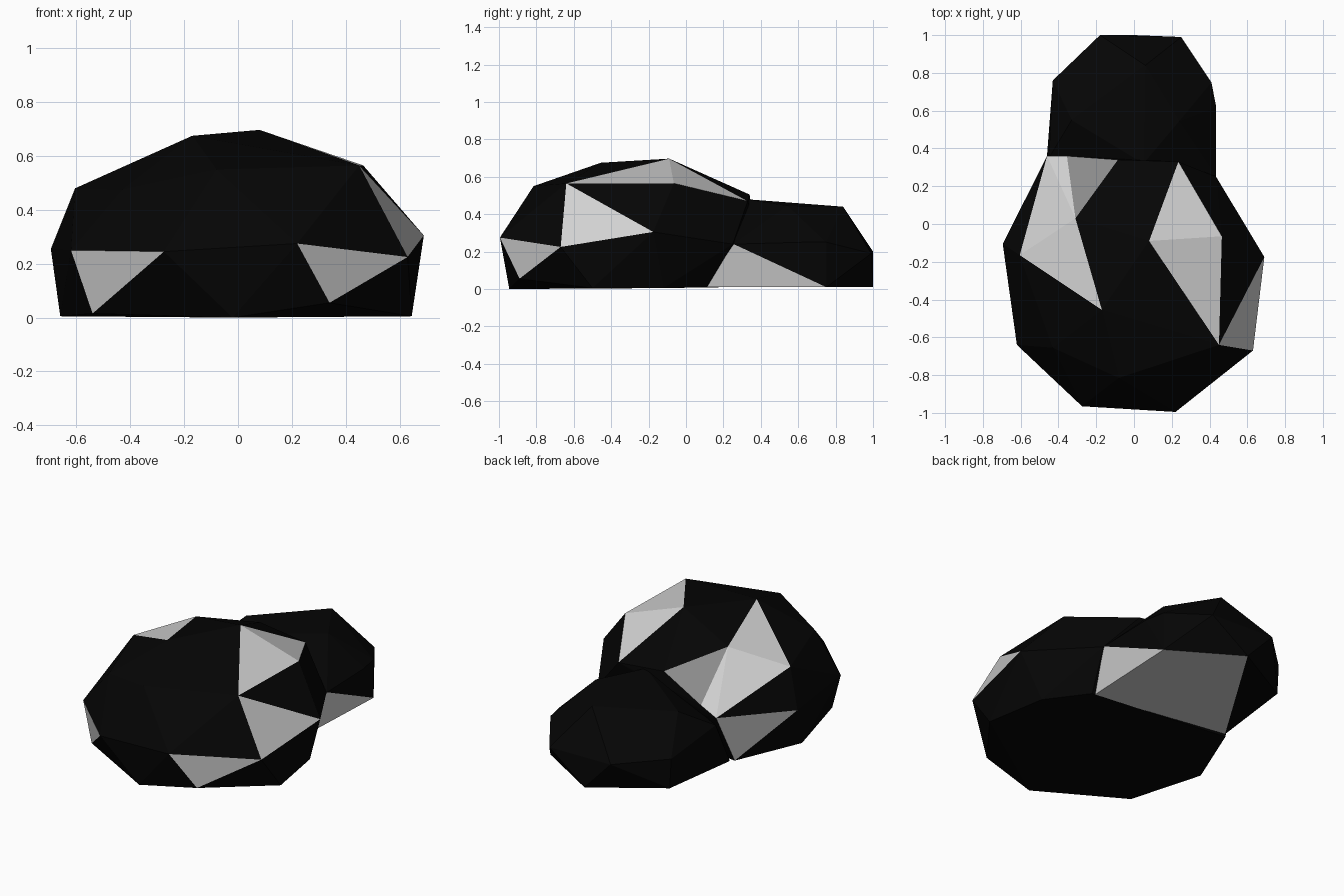
import bpy
import bmesh

cube = bpy.data.objects.get("Cube")
if cube:
    bpy.data.objects.remove(cube, do_unlink=True)


def make_material(name, value):
    mat = bpy.data.materials.new(name)
    mat.use_nodes = True
    color = (value, value, value, 1.0)
    mat.diffuse_color = color
    shader = next(n for n in mat.node_tree.nodes if n.type == "BSDF_PRINCIPLED")
    shader.inputs["Base Color"].default_value = color
    return mat


materials = [
    make_material("black stone", 0.0015),
    make_material("pale grey stone", 0.64),
    make_material("mid grey stone", 0.26),
]


def make_rock(name, corners, pale_facets, mid_facets=()):
    """Faceted rock: hull around named corners, grey where a facet joins a listed group."""
    bm = bmesh.new()
    label = {bm.verts.new(co): key for key, co in corners.items()}
    hull = bmesh.ops.convex_hull(bm, input=bm.verts[:], use_existing_faces=False)
    inner = {v for v in hull["geom_interior"] + hull["geom_unused"]
             if isinstance(v, bmesh.types.BMVert)}
    bmesh.ops.delete(bm, geom=list(inner), context="VERTS")
    bmesh.ops.recalc_face_normals(bm, faces=bm.faces[:])
    for face in bm.faces:
        keys = {label[v] for v in face.verts}
        for index, facets in enumerate((pale_facets, mid_facets), start=1):
            if any(keys <= set(facet.split()) for facet in facets):
                face.material_index = index
        face.smooth = False
    mesh = bpy.data.meshes.new(name)
    bm.to_mesh(mesh)
    bm.free()
    for mat in materials:
        mesh.materials.append(mat)
    obj = bpy.data.objects.new(name, mesh)
    bpy.context.collection.objects.link(obj)


# Large domed rock at the front
make_rock("large_rock", {
    # crown
    "peak": (0.08, -0.09, 0.697),
    "crown_front": (-0.17, -0.455, 0.675),
    "crown_right": (-0.31, 0.03, 0.6),
    "crown_back": (-0.085, 0.34, 0.505),
    "crown_step": (-0.355, 0.36, 0.372),
    # shoulders
    "shoulder_left": (0.465, -0.065, 0.565),
    "shoulder_front_left": (0.45, -0.64, 0.565),
    "shoulder_back_left": (0.235, 0.33, 0.47),
    "shoulder_right": (-0.605, -0.165, 0.48),
    "shoulder_front_right": (-0.43, -0.655, 0.475),
    "brow": (-0.08, -0.815, 0.55),
    # waist
    "waist_left": (0.69, -0.175, 0.305),
    "waist_front_left": (0.63, -0.67, 0.225),
    "waist_back_left": (0.435, 0.25, 0.24),
    "nose_left": (0.22, -0.995, 0.275),
    "nose_right": (-0.275, -0.965, 0.245),
    "waist_front_right": (-0.62, -0.64, 0.25),
    "waist_right": (-0.695, -0.105, 0.255),
    "waist_back_right": (-0.46, 0.36, 0.32),
    # foot
    "foot_left": (0.645, -0.5, 0.005),
    "foot_mid_left": (0.58, -0.12, 0.005),
    "foot_front_left": (0.34, -0.89, 0.055),
    "foot_front": (-0.02, -0.945, 0),
    "foot_front_right": (-0.54, -0.67, 0.015),
    "foot_right": (-0.66, -0.2, 0.005),
    "foot_back_right": (-0.49, 0.22, 0.01),
    "foot_back_left": (0.4, 0.11, 0.01),
}, [
    "peak shoulder_left shoulder_front_left",
    "peak shoulder_left shoulder_back_left",
    "shoulder_front_left waist_front_left waist_left",
    "nose_left waist_front_left foot_front_left",
    "waist_front_right nose_right foot_front_right",
    "shoulder_right crown_right crown_front",
    "shoulder_right crown_right waist_back_right",
    "crown_right crown_step waist_back_right",
    "waist_right waist_back_right foot_back_right",
], ["crown_right crown_back crown_step"])

# Smaller, lower rock behind it
make_rock("small_rock", {
    # top
    "top_back": (0.06, 0.84, 0.44),
    "top_left": (0.24, 0.545, 0.445),
    "top_right": (-0.33, 0.55, 0.4),
    "top_front": (0.05, 0.32, 0.48),
    # waist
    "waist_left": (0.435, 0.255, 0.24),
    "waist_mid_left": (0.435, 0.62, 0.25),
    "waist_back_left": (0.41, 0.75, 0.25),
    "back_left": (0.25, 0.99, 0.19),
    "back_right": (-0.18, 1.0, 0.2),
    "waist_back_right": (-0.43, 0.76, 0.21),
    "waist_right": (-0.45, 0.35, 0.27),
    # foot
    "foot_left": (0.38, 0.1, 0.01),
    "foot_back_left": (0.41, 0.75, 0.01),
    "foot_back": (0, 1.0, 0.01),
    "foot_back_right": (-0.42, 0.76, 0.025),
    "foot_right": (-0.47, 0.24, 0.01),
}, [
    "waist_left foot_left foot_back_left",
    "foot_left foot_back_left foot_back foot_right",
])
